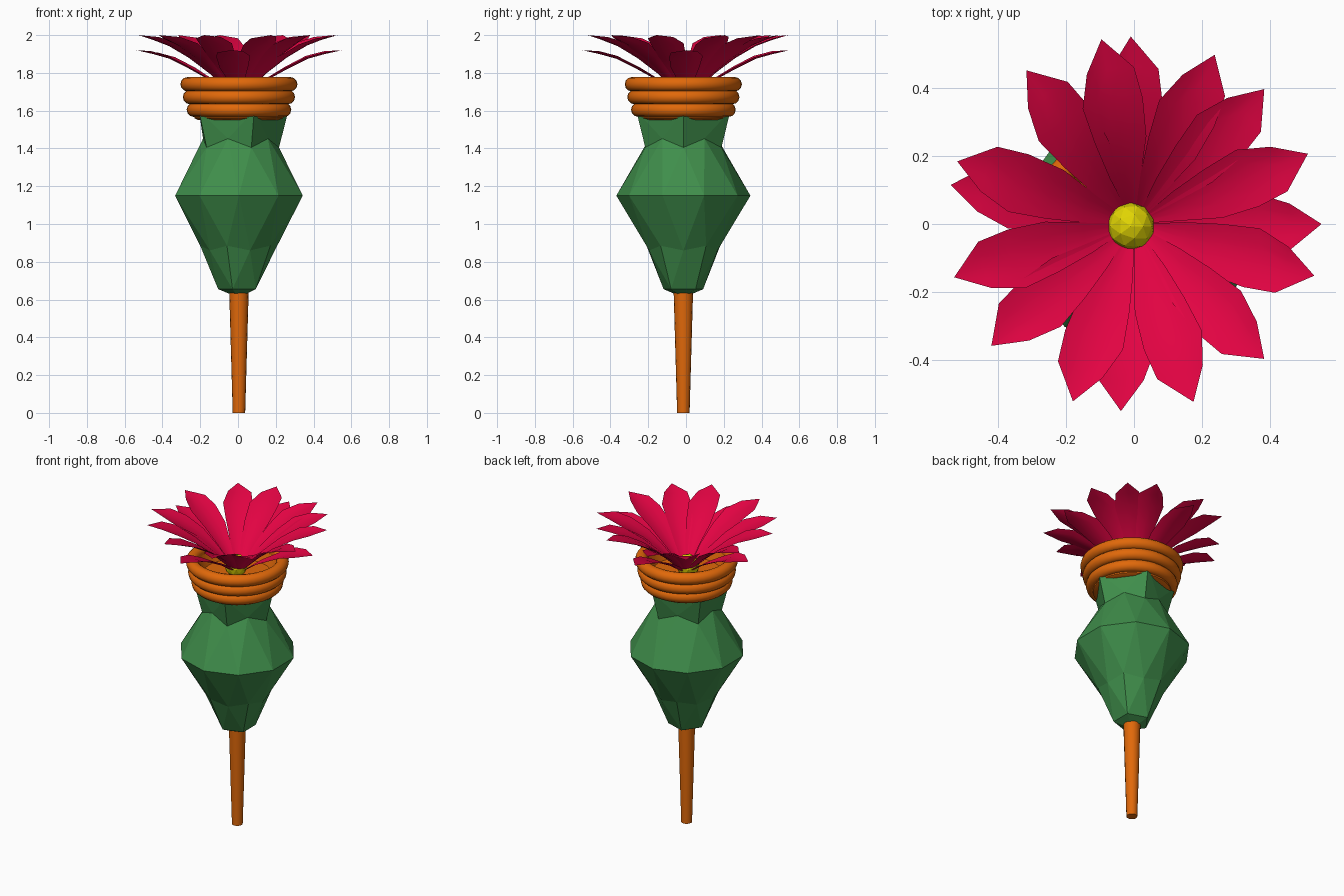
import bpy, bmesh
from math import sin, cos, atan2, radians, tau

if "Cube" in bpy.data.objects:
    bpy.data.objects.remove(bpy.data.objects["Cube"])


def material(name, rgb):
    m = bpy.data.materials.new(name)
    m.diffuse_color = (*rgb, 1)
    m.use_nodes = True
    m.node_tree.nodes["Principled BSDF"].inputs["Base Color"].default_value = m.diffuse_color
    return m


GREEN = material("leaf_green", (0.05, 0.27, 0.07))
ORANGE = material("clay_orange", (0.75, 0.14, 0.003))
RED = material("petal_red", (0.76, 0.001, 0.055))
YELLOW = material("pollen_yellow", (0.75, 0.66, 0.001))


def finish(bm, name, mat, loc=(0, 0, 0), smooth=None):
    bmesh.ops.recalc_face_normals(bm, faces=bm.faces)
    me = bpy.data.meshes.new(name)
    bm.to_mesh(me)
    bm.free()
    ob = bpy.data.objects.new(name, me)
    ob.location = loc
    me.materials.append(mat)
    bpy.context.collection.objects.link(ob)
    if smooth:
        bpy.ops.object.select_all(action='DESELECT')
        bpy.context.view_layer.objects.active = ob
        ob.select_set(True)
        bpy.ops.object.shade_smooth_by_angle(angle=radians(smooth))
    return ob


def lathe(name, profile, sides, mat, loc=(0, 0, 0), smooth=None, closed=False):
    """Rings of (radius, z); capped at both ends unless the profile is a loop."""
    bm = bmesh.new()
    rings = [[bm.verts.new((r * cos(tau * i / sides), r * sin(tau * i / sides), z))
              for i in range(sides)] for r, z in profile]
    pairs = list(zip(rings, rings[1:]))
    if closed:
        pairs.append((rings[-1], rings[0]))
    else:
        bm.faces.new(rings[0])
        bm.faces.new(rings[-1])
    for a, b in pairs:
        for i in range(sides):
            j = (i + 1) % sides
            bm.faces.new((a[i], a[j], b[j], b[i]))
    return finish(bm, name, mat, loc, smooth)


CENTRE = (0.005, -0.014, 0)

# Stem spike
lathe("stem", [(0.033, 0), (0.052, 0.66)], 16, ORANGE, loc=CENTRE, smooth=40)

# Faceted body: an icosphere whose rings are pulled into a vase
# (ring height on the unit sphere, new radius, new z)
RINGS = [(1, 0, 1.64), (0.851, 0.262, 1.60), (0.526, 0.19, 1.452), (0.447, 0.212, 1.405),
         (0, 0.355, 1.15), (-0.447, 0.205, 0.885), (-0.526, 0.19, 0.86),
         (-0.851, 0.11, 0.655), (-1, 0, 0.61)]
bm = bmesh.new()
bmesh.ops.create_icosphere(bm, subdivisions=2, radius=1)
for v in bm.verts:
    _, r, z = min(RINGS, key=lambda ring: abs(ring[0] - v.co.z))
    a = atan2(v.co.y, v.co.x)
    v.co = (r * cos(a), r * sin(a), z)
finish(bm, "body", GREEN, loc=CENTRE)

# Clay cup with three stacked rings
lathe("cup", [(0.215, 1.55), (0.235, 1.56), (0.245, 1.61), (0.275, 1.765),
              (0.25, 1.765), (0.21, 1.66)], 32, ORANGE, loc=CENTRE, smooth=40)
for k, (outer, z) in enumerate([(0.277, 1.605), (0.297, 1.672), (0.31, 1.74)]):
    t = 0.038
    loop = [(outer - t + t * cos(tau * i / 12), z + t * sin(tau * i / 12)) for i in range(12)]
    lathe(f"cup_ring_{k + 1}", loop, 40, ORANGE, loc=CENTRE, smooth=60, closed=True)


# Petals: folded leaf (radius, left degrees, right degrees), heights per layer
OUTLINE = [(0.05, 18, 18), (0.15, 18, 18), (0.26, 16, 18), (0.37, 14, 14), (0.46, 7.5, 10)]
UPPER = [1.70, 1.795, 1.878, 1.942, 1.975]
LOWER = [1.69, 1.76, 1.82, 1.875, 1.90]


def petal(bm, angle, heights, tip_r, tip_z):
    rows = []
    for (r, left, right), z in zip(OUTLINE, heights):
        row = []
        for off, lift in ((left, 0.015), (left / 2, 0.003), (0, 0), (-right / 2, 0), (-right, 0.008)):
            a = radians(angle + off)
            row.append(bm.verts.new((r * cos(a), r * sin(a), z + lift * min(1, r / 0.3))))
        rows.append(row)
    a = radians(angle)
    tip = bm.verts.new((tip_r * cos(a), tip_r * sin(a), tip_z))
    for p, q in zip(rows, rows[1:]):
        for i in range(4):
            bm.faces.new((p[i], q[i], q[i + 1], p[i + 1]))
    for i in range(4):
        bm.faces.new((rows[-1][i], tip, rows[-1][i + 1]))


bm = bmesh.new()
for ang in (22, 46, 64.5, 100, 125, 160.5, 196.5, 220.5, 251, 288.5, 314, 344):
    petal(bm, ang, UPPER, 0.55, 2.0)
finish(bm, "upper_petals", RED, smooth=50)

bm = bmesh.new()
for ang in (0, 91, 168, 266):
    petal(bm, ang, LOWER, 0.55, 1.92)
finish(bm, "lower_petals", RED, smooth=50)

# Faceted flower centre
bm = bmesh.new()
bmesh.ops.create_icosphere(bm, subdivisions=2, radius=0.07)
finish(bm, "flower_centre", YELLOW, loc=(-0.01, -0.007, 1.71))
